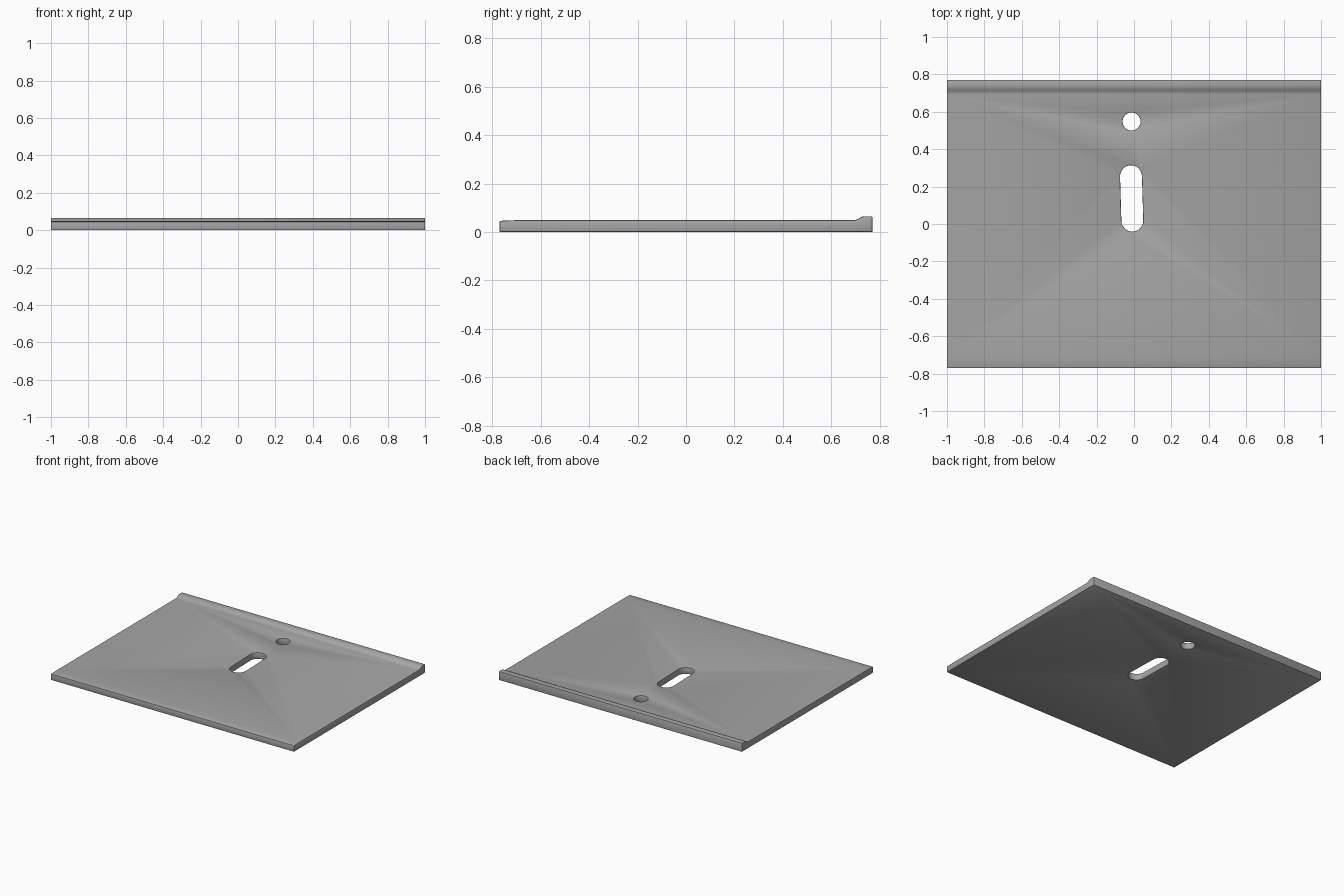
import bpy, bmesh, math
from mathutils import Vector

if "Cube" in bpy.data.objects:
    bpy.data.objects.remove(bpy.data.objects["Cube"])

grey = bpy.data.materials.new("neutral grey")
grey.diffuse_color = (0.38, 0.38, 0.38, 1)
grey.use_nodes = True
grey.node_tree.nodes["Principled BSDF"].inputs["Base Color"].default_value = grey.diffuse_color


def prism(name, pts, vec):
    """Closed solid made by sweeping a flat outline along vec."""
    bm = bmesh.new()
    face = bm.faces.new([bm.verts.new(p) for p in pts])
    res = bmesh.ops.extrude_face_region(bm, geom=[face])
    for g in res["geom"]:
        if isinstance(g, bmesh.types.BMVert):
            g.co += Vector(vec)
    bmesh.ops.recalc_face_normals(bm, faces=bm.faces)
    me = bpy.data.meshes.new(name)
    bm.to_mesh(me)
    bm.free()
    ob = bpy.data.objects.new(name, me)
    bpy.context.collection.objects.link(ob)
    return ob


def capsule(a, b, r, n=24):
    """Rounded slot outline between centres a (upper) and b (lower)."""
    tilt = math.atan2(a[1] - b[1], a[0] - b[0]) - math.pi / 2 if a != b else 0
    pts = []
    for c, start in ((a, 0), (b, math.pi)):
        for i in range(n + (a != b)):
            t = tilt + start + math.pi * i / n
            pts.append((c[0] + r * math.cos(t), c[1] + r * math.sin(t), -0.1))
    return pts


# plate side profile (y, z): thin sheet with a raised lip along the back
profile = [(-0.77, 0), (0.77, 0), (0.77, 0.065), (0.738, 0.065), (0.729, 0.0635),
           (0.721, 0.060), (0.708, 0.0525), (0.700, 0.0495), (0.690, 0.0485),
           (-0.71, 0.0485), (-0.77, 0.046)]
plate = prism("lipped_plate", [(-1, y, z) for y, z in profile], (2, 0, 0))
plate.data.materials.append(grey)

# through holes: long slot and round hole
cutters = [
    prism("slot_cutter", capsule((-0.016, 0.255), (-0.009, 0.018), 0.0585), (0, 0, 0.3)),
    prism("hole_cutter", capsule((-0.013, 0.548), (-0.013, 0.548), 0.048), (0, 0, 0.3)),
]
bpy.context.view_layer.objects.active = plate
plate.select_set(True)
for c in cutters:
    m = plate.modifiers.new("cut", "BOOLEAN")
    m.operation, m.solver, m.object = "DIFFERENCE", "EXACT", c
    bpy.ops.object.modifier_apply(modifier=m.name)
    bpy.data.objects.remove(c)

# soft edges
b = plate.modifiers.new("soft_edges", "BEVEL")
b.width, b.segments, b.limit_method, b.angle_limit = 0.004, 2, "ANGLE", math.radians(50)
bpy.ops.object.modifier_apply(modifier=b.name)
bpy.ops.object.shade_smooth_by_angle(angle=math.radians(30))
